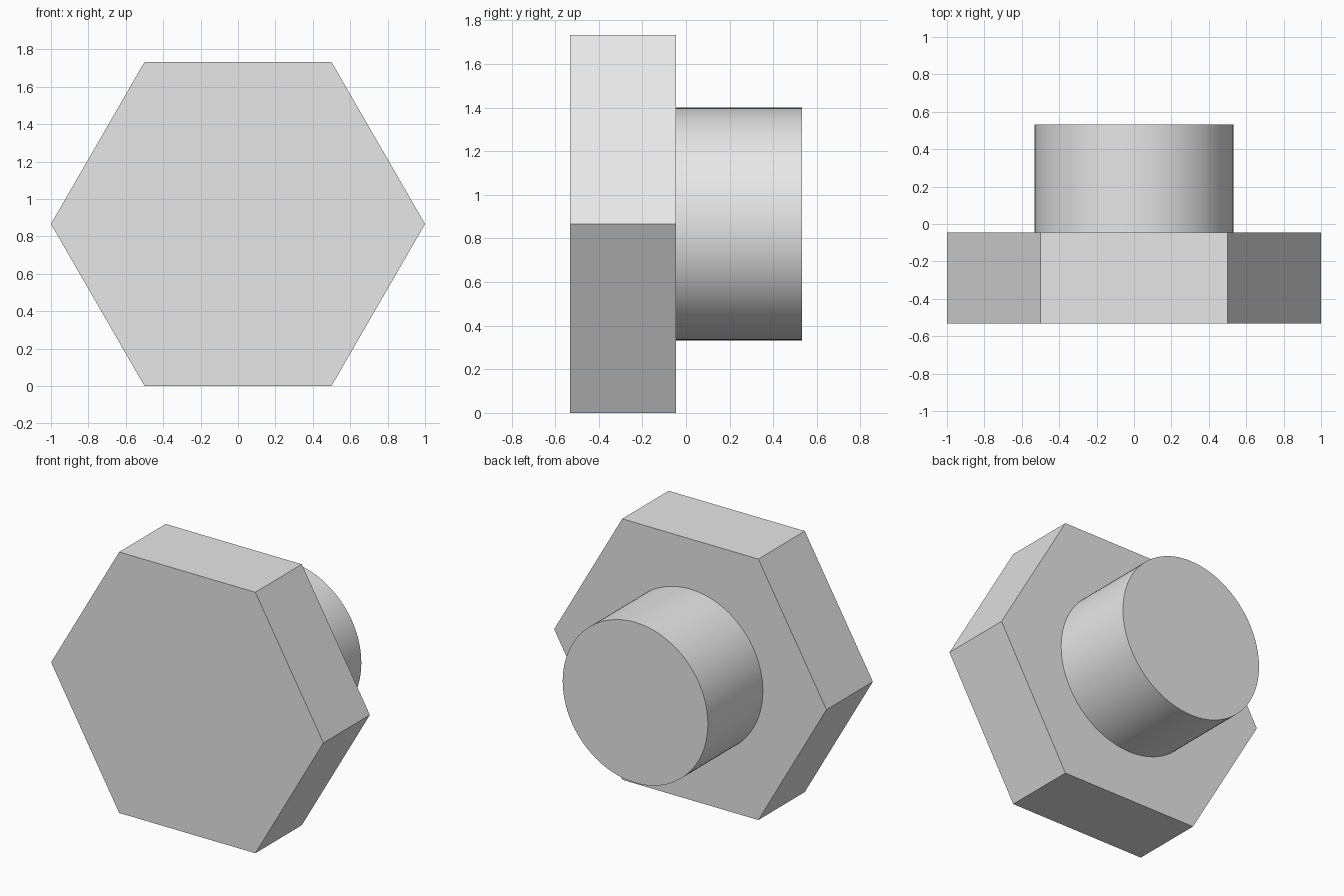
import bpy
import math

default = bpy.data.objects.get("Cube")
if default:
    bpy.data.objects.remove(default, do_unlink=True)

HEX_RADIUS = 1.0
CENTRE_Z = HEX_RADIUS * math.sqrt(3) / 2
FRONT, SHOULDER, BACK = -0.532, -0.045, 0.532

steel = bpy.data.materials.new("light_grey")
steel.use_nodes = True
grey = (0.8, 0.8, 0.8, 1.0)
steel.diffuse_color = grey
steel.node_tree.nodes["Principled BSDF"].inputs["Base Color"].default_value = grey


def prism(name, sides, radius, y0, y1, turn=0.0):
    """Upright prism lying along the y axis."""
    bpy.ops.mesh.primitive_cylinder_add(
        vertices=sides, radius=radius, depth=y1 - y0,
        location=(0, (y0 + y1) / 2, CENTRE_Z))
    obj = bpy.context.object
    obj.name = name
    obj.rotation_euler = (math.pi / 2, turn, 0)
    obj.data.materials.append(steel)
    bpy.ops.object.transform_apply(location=False, rotation=True, scale=False)
    return obj


# Hexagonal head with flat top and bottom
prism("hex_head", 6, HEX_RADIUS, FRONT, SHOULDER, math.pi / 6)

# Round shank behind the head
prism("round_shank", 96, 0.533, SHOULDER, BACK)
bpy.ops.object.shade_smooth_by_angle(angle=math.radians(30))
